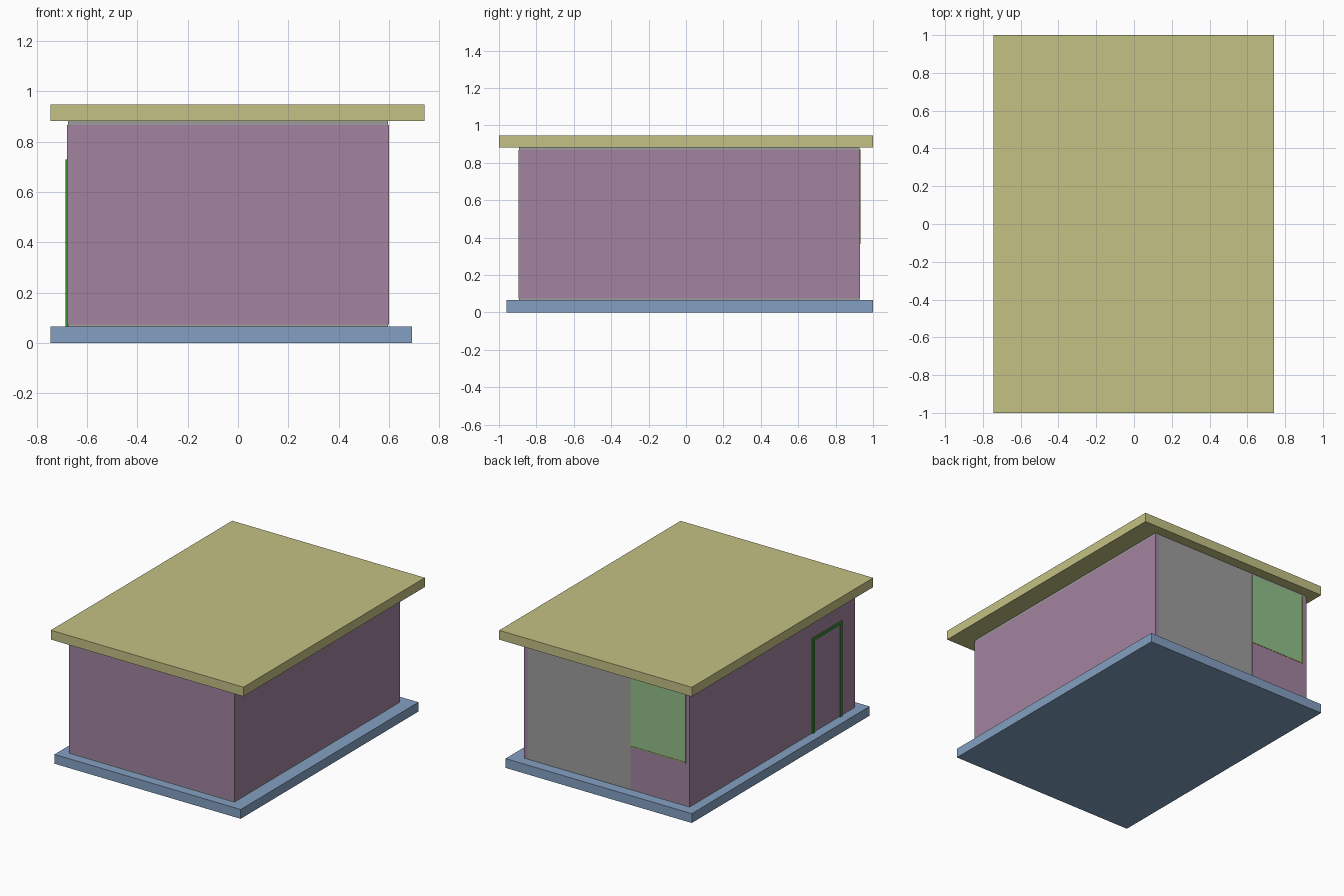
import bpy
import bmesh

old = bpy.data.objects.get("Cube")
if old:
    bpy.data.objects.remove(old, do_unlink=True)


def material(name, rgb):
    """Flat material from 0-255 display colour, stored as linear."""
    lin = [((c / 255 + 0.055) / 1.055) ** 2.4 for c in rgb] + [1.0]
    m = bpy.data.materials.new(name)
    m.use_nodes = True
    m.diffuse_color = lin
    m.node_tree.nodes["Principled BSDF"].inputs["Base Color"].default_value = lin
    return m


ROOF = material("straw_yellow", (196, 193, 132))
BASE = material("slate_blue", (132, 160, 194))
WALL = material("dusty_purple", (163, 131, 160))
CORE = material("plain_grey", (158, 158, 158))
GLASS = material("pale_green", (146, 191, 138))
TRIM = material("olive", (150, 165, 95))
DOOR = material("leaf_green", (55, 148, 48))


def box(name, x, y, z, mat):
    """Box given by its (low, high) extent on each axis."""
    bm = bmesh.new()
    bmesh.ops.create_cube(bm, size=1)
    for v in bm.verts:
        v.co = [r[0] if c < 0 else r[1] for c, r in zip(v.co, (x, y, z))]
    mesh = bpy.data.meshes.new(name)
    bm.to_mesh(mesh)
    bm.free()
    mesh.materials.append(mat)
    ob = bpy.data.objects.new(name, mesh)
    bpy.context.collection.objects.link(ob)
    return ob


# Main extents
X0, X1 = -0.68, 0.60
Y0, Y1 = -0.895, 0.93
FLOOR, CEIL = 0.065, 0.882
SKIN = 0.003
skin_z = (0.073, 0.867)

# Slabs
box("floor_slab", (-0.745, 0.693), (-0.96, 1.0), (0, FLOOR), BASE)
box("roof_slab", (-0.745, 0.742), (-1.0, 1.0), (CEIL, 0.947), ROOF)

# Grey wall core with thin purple cladding
box("wall_core", (X0 + SKIN, X1 - SKIN), (Y0 + SKIN, Y1 - SKIN), (FLOOR, CEIL), CORE)
box("front_cladding", (X0, X1), (Y0, Y0 + SKIN), skin_z, WALL)
box("right_cladding", (X0, X0 + SKIN), (Y0, Y1), skin_z, WALL)
box("left_cladding", (X1 - SKIN, X1), (Y0, Y1), skin_z, WALL)

# Back wall: corner strip, panel below the window, strip beside it
WX0, WX1, SILL = -0.65, -0.222, 0.365
back_y = (Y1 - SKIN, Y1)
box("back_corner_strip", (0.573, X1), back_y, skin_z, WALL)
box("back_lower_panel", (X0, WX1), back_y, (skin_z[0], SILL), WALL)
box("back_side_strip", (X0, WX0), back_y, (SILL, skin_z[1]), WALL)

# Window and its thin trim
T = 0.007
top = 0.87
box("window_pane", (WX0, WX1), back_y, (SILL, top), GLASS)
trim_y = (Y1 - SKIN, Y1 + 0.002)
box("window_sill_trim", (WX0, WX1), trim_y, (SILL, SILL + T), TRIM)
box("window_side_trim", (WX0, WX0 + T), trim_y, (SILL, top), TRIM)

# Door frame on the right wall
DY0, DY1, DTOP, W = -0.745, -0.42, 0.73, 0.02
frame_x = (X0 - 0.007, X0 + SKIN)
for name, y in (("front", DY0), ("back", DY1 - W)):
    box("door_post_" + name, frame_x, (y, y + W), (FLOOR, DTOP), DOOR)
box("door_lintel", frame_x, (DY0 + W, DY1 - W), (DTOP - W, DTOP), DOOR)
